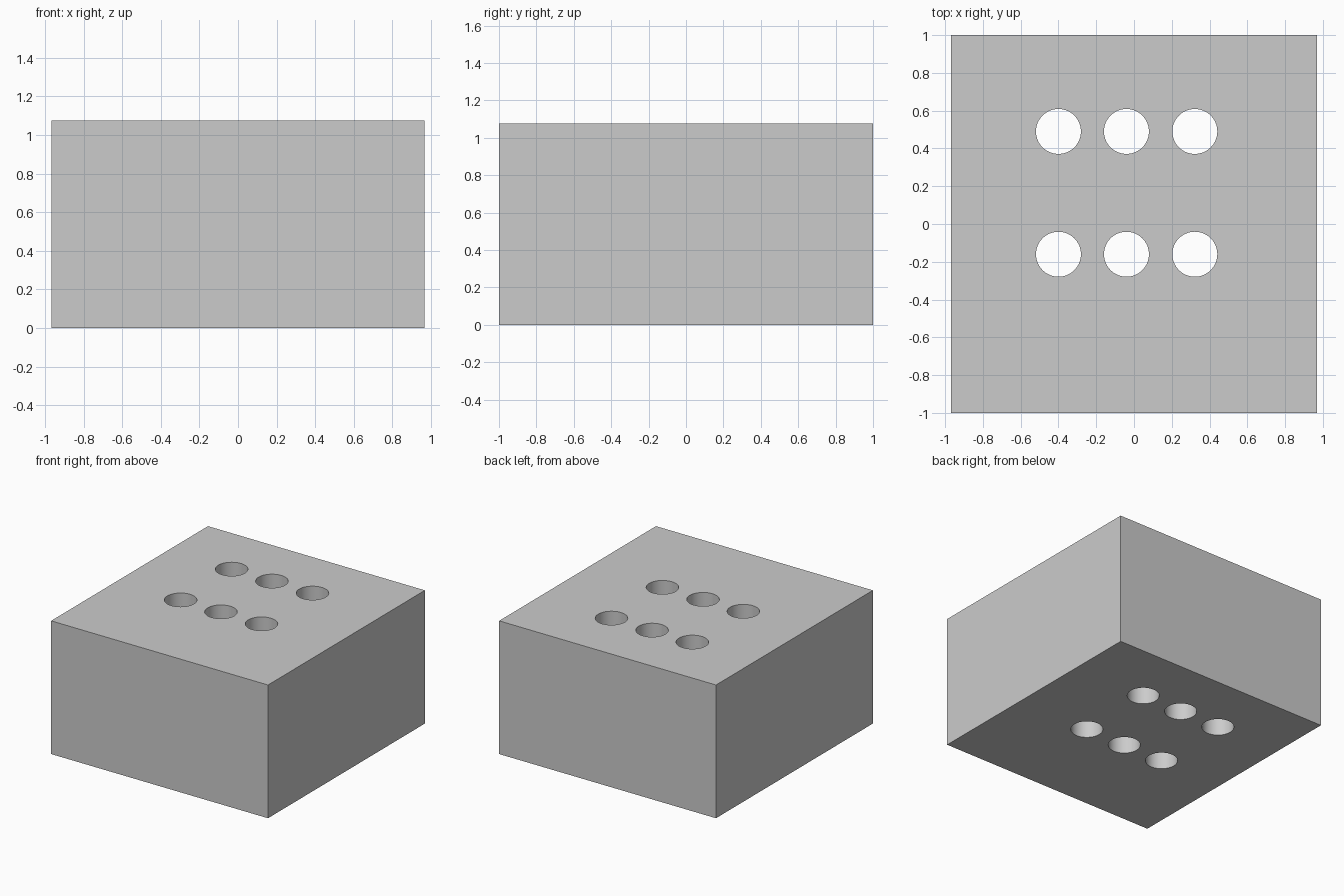
import bpy

if "Cube" in bpy.data.objects:
    bpy.data.objects.remove(bpy.data.objects["Cube"])

WIDTH, DEPTH, HEIGHT = 1.936, 2.0, 1.075
HOLE_RADIUS = 0.119

# solid block
bpy.ops.mesh.primitive_cube_add(size=1, location=(0, 0, HEIGHT / 2))
block = bpy.context.object
block.name = "block"
block.scale = (WIDTH, DEPTH, HEIGHT)
bpy.ops.object.transform_apply(location=True, rotation=False, scale=True)


def drill(x, y):
    """Cut a round hole right through the block."""
    bpy.ops.mesh.primitive_cylinder_add(
        vertices=64, radius=HOLE_RADIUS, depth=HEIGHT + 0.4,
        location=(x, y, HEIGHT / 2))
    cutter = bpy.context.object
    cutter.name = "hole_cutter"
    cutter.hide_render = True
    mod = block.modifiers.new("hole", 'BOOLEAN')
    mod.operation = 'DIFFERENCE'
    mod.solver = 'EXACT'
    mod.object = cutter
    bpy.context.view_layer.objects.active = block
    bpy.ops.object.modifier_apply(modifier=mod.name)
    bpy.data.objects.remove(cutter, do_unlink=True)


# two rows of three through holes
for y in (0.49, -0.16):
    for x in (-0.40, -0.04, 0.322):
        drill(x, y)

# smooth hole walls, sharp edges
block.select_set(True)
bpy.context.view_layer.objects.active = block
bpy.ops.object.shade_smooth_by_angle()
